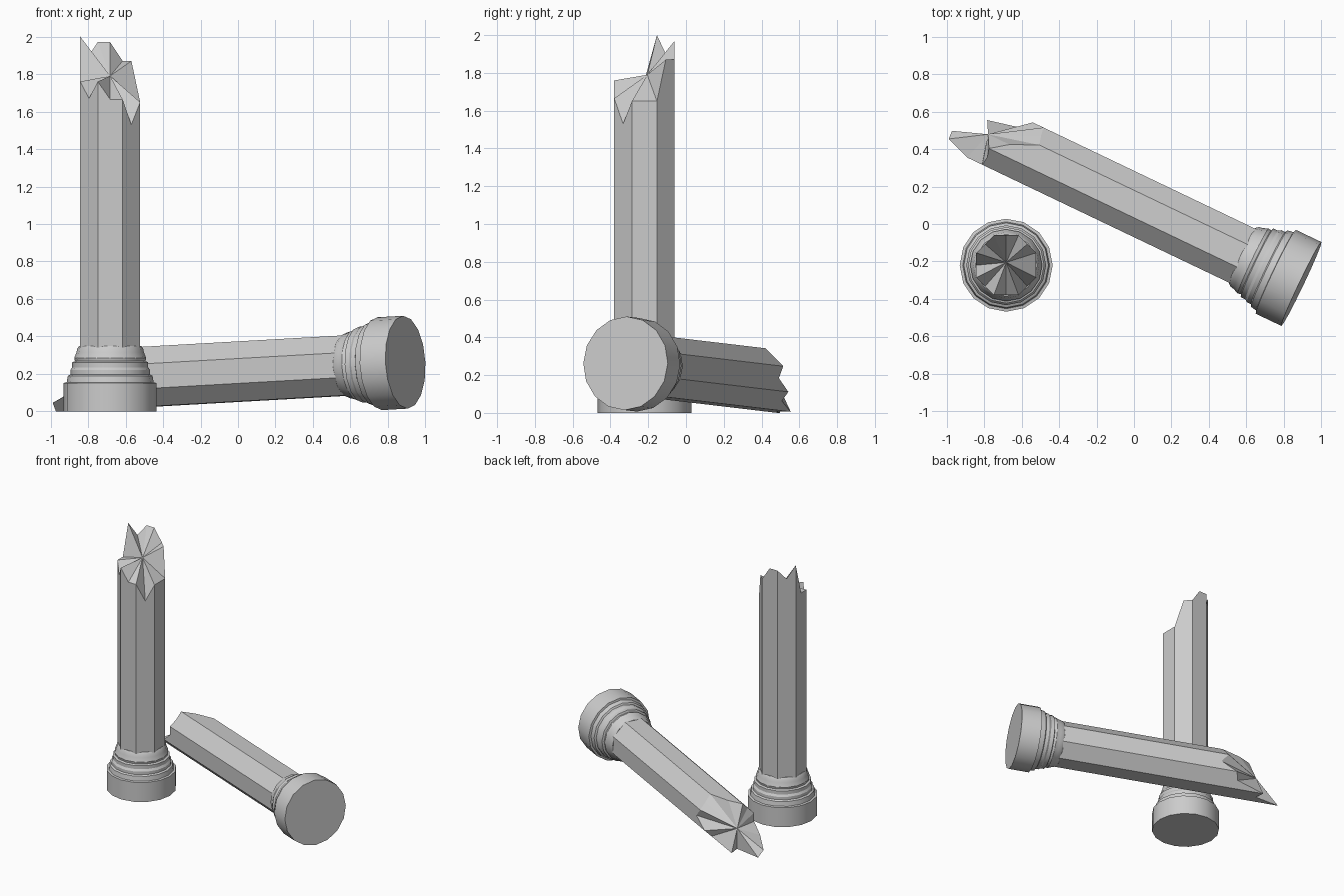
import bpy, bmesh
from math import cos, sin, pi
from mathutils import Matrix, Vector

if "Cube" in bpy.data.objects:
    bpy.data.objects.remove(bpy.data.objects["Cube"])

# moulded base profile (radius, height)
BASE = [(.248, 0), (.248, .152), (.232, .155), (.226, .19), (.213, .197), (.213, .22),
        (.203, .235), (.203, .262), (.188, .268), (.192, .285), (.180, .315),
        (.176, .335), (.165, .35)]


def finish(name, bm, matrix):
    bmesh.ops.recalc_face_normals(bm, faces=bm.faces)
    me = bpy.data.meshes.new(name)
    bm.to_mesh(me)
    bm.free()
    ob = bpy.data.objects.new(name, me)
    bpy.context.collection.objects.link(ob)
    ob.matrix_world = matrix
    bpy.ops.object.select_all(action='DESELECT')
    ob.select_set(True)
    bpy.context.view_layer.objects.active = ob
    bpy.ops.object.shade_smooth_by_angle(angle=0.5)
    return ob


def bridge(bm, a, b):
    n = len(a)
    for i in range(n):
        bm.faces.new((a[i], a[(i + 1) % n], b[(i + 1) % n], b[i]))


def base(name, matrix, n=16):
    bm = bmesh.new()
    rings = [[bm.verts.new((r * cos(2 * pi * i / n), r * sin(2 * pi * i / n), z))
              for i in range(n)] for r, z in BASE]
    for a, b in zip(rings, rings[1:]):
        bridge(bm, a, b)
    bm.faces.new(rings[0])
    bm.faces.new(rings[-1])
    finish(name, bm, matrix)


def broken_shaft(name, matrix, heights, peak):
    # octagon with a point at each corner and each side's middle
    bm = bmesh.new()
    low, top = [], []
    for i, h in enumerate(heights):
        r = .16 if i % 2 == 0 else .16 / cos(pi / 8)
        x, y = r * cos(i * pi / 8), r * sin(i * pi / 8)
        low.append(bm.verts.new((x, y, .34)))
        top.append(bm.verts.new((x, y, h)))
    bridge(bm, low, top)
    bm.faces.new(low)
    c = bm.verts.new(peak)
    for i in range(16):
        bm.faces.new((top[i], top[(i + 1) % 16], c))
    ob = finish(name, bm, matrix)
    ob.data.shade_flat()


# standing column
stand = Matrix.Translation((-.682, -.22, 0))
base("standing_base", stand)
broken_shaft("standing_shaft", stand,
             [1.65, 1.65, 1.87, 1.87, 1.97, 1.97, 1.90, 2.0,
              1.76, 1.76, 1.67, 1.76, 1.665, 1.665, 1.53, 1.65], (0, .015, 1.79))

# fallen column, lying with its broken end touching the ground
axis = Vector((-.902, .431, -.051)).normalized()
side = Vector((.431, .902, 0)).normalized()
down = axis.cross(side)
fallen = Matrix.Translation((.893, -.32, .2625)) @ Matrix((side, down, axis)).transposed().to_4x4()
base("fallen_base", fallen)
broken_shaft("fallen_shaft", fallen,
             [1.55, 1.67, 1.69, 1.90, 1.86, 2.045, 2.04, 1.905,
              1.815, 1.81, 1.80, 1.81, 1.72, 1.575, 1.59, 1.60], (0, 0, 1.855))
